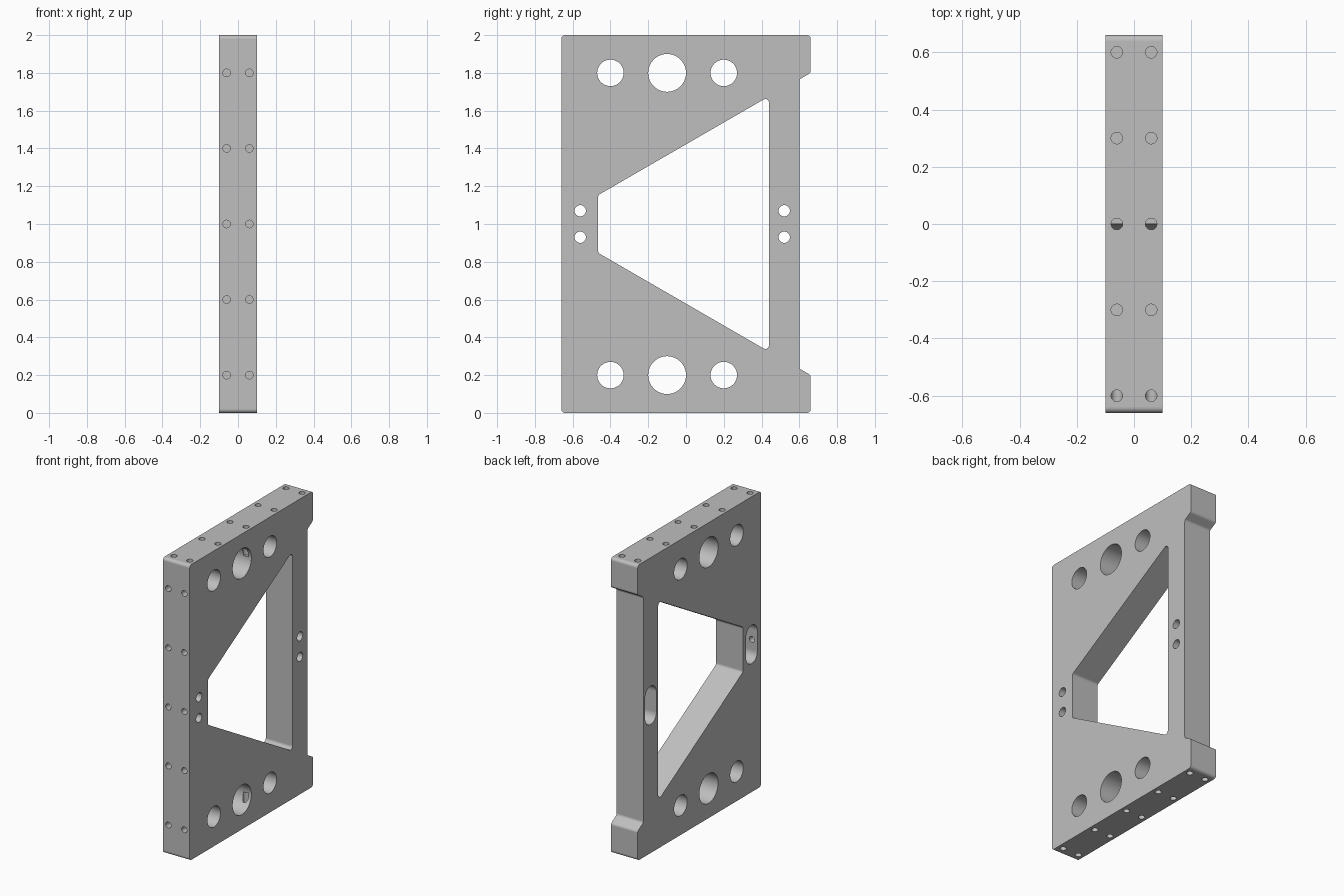
import bpy, bmesh
from math import cos, sin, pi, tan, radians
from mathutils import Vector

cube = bpy.data.objects.get("Cube")
if cube:
    bpy.data.objects.remove(cube, do_unlink=True)

HALF_X, HALF_Y, HEIGHT = 0.1, 0.66, 2.0
MID = HEIGHT / 2


def circle(a, b, r, n=48):
    return [(a + r * cos(2 * pi * (i + 0.5) / n), b + r * sin(2 * pi * (i + 0.5) / n))
            for i in range(n)]


def rounded(corners, r, steps=8):
    """Polygon with every corner replaced by a tangent arc."""
    out = []
    for i, c in enumerate(corners):
        p = Vector(c)
        u = (Vector(corners[i - 1]) - p).normalized()
        v = (Vector(corners[(i + 1) % len(corners)]) - p).normalized()
        half = u.angle(v) / 2
        centre = p + (u + v).normalized() * r / sin(half)
        start = p + u * r / tan(half) - centre
        end = p + v * r / tan(half) - centre
        sweep = start.angle(end)
        for k in range(steps + 1):
            t = k / steps
            q = centre + (start * sin((1 - t) * sweep) + end * sin(t * sweep)) / sin(sweep)
            out.append((q.x, q.y))
    return out


def prism(bm, outline, axis, lo, hi):
    """Extrude a 2D outline along one axis."""
    def place(a, b, t):
        co = [a, b]
        co.insert(axis, t)
        return co
    bottom = [bm.verts.new(place(a, b, lo)) for a, b in outline]
    top = [bm.verts.new(place(a, b, hi)) for a, b in outline]
    bm.faces.new(bottom)
    bm.faces.new(top)
    for i in range(len(outline)):
        bm.faces.new((bottom[i - 1], bottom[i], top[i], top[i - 1]))


def build(name, prisms):
    bm = bmesh.new()
    for p in prisms:
        prism(bm, *p)
    bmesh.ops.recalc_face_normals(bm, faces=bm.faces)
    mesh = bpy.data.meshes.new(name)
    bm.to_mesh(mesh)
    bm.free()
    obj = bpy.data.objects.new(name, mesh)
    bpy.context.collection.objects.link(obj)
    return obj


def mirrored(points):
    """Close a profile by reflecting its upper half about mid height."""
    return points + [(y, HEIGHT - z) for y, z in reversed(points)]


# Plate outline with a lug at each back corner
outline = mirrored([(-HALF_Y, HEIGHT), (HALF_Y, HEIGHT), (HALF_Y, 1.8), (0.6, 1.765)])
plate = build("bracket_plate", [(rounded(outline, 0.02), 0, -HALF_X, HALF_X)])

# Tapered window
window = rounded(mirrored([(-0.465, 1.153), (0.44, 1.676)]), 0.02)
through = [(window, 0, -0.2, 0.2)]

# Large side holes, top and bottom rows
for z in (0.2, 1.8):
    for y, r in ((-0.4, 0.07), (-0.1, 0.1), (0.2, 0.07)):
        through.append((circle(y, z, r, 64), 0, -0.2, 0.2))

# Paired bolt holes with a shared slot recess on the other side
slots = []
for y in (-0.56, 0.52):
    for z in (-0.07, 0.07):
        through.append((circle(y, MID + z, 0.03), 0, -0.2, 0.2))
    slot = [(y + 0.06 * cos(a), MID + s * 0.07 + 0.06 * sin(a))
            for s, first in ((1, 0), (-1, pi))
            for a in [first + pi * k / 24 for k in range(25)]]
    slots.append((slot, 0, -0.2, 0.02))

# Small blind holes in the end faces and the front face
end_holes, front_holes = [], []
for x in (-0.06, 0.06):
    for i in range(-2, 3):
        end_holes.append((circle(x, 0.3 * i, 0.02, 32), 2, 1.8, 2.1))
        end_holes.append((circle(x, 0.3 * i, 0.02, 32), 2, -0.1, 0.2))
        front_holes.append((circle(x, MID + 0.4 * i, 0.02, 32), 1, -0.8, -0.51))

# Cut everything and bake the result
cutters = [build("cutter", group) for group in (through, slots, end_holes, front_holes)]
for cutter in cutters:
    cutter.hide_render = True
    mod = plate.modifiers.new("cut", "BOOLEAN")
    mod.operation = "DIFFERENCE"
    mod.solver = "EXACT"
    mod.object = cutter
bpy.context.view_layer.update()
graph = bpy.context.evaluated_depsgraph_get()
mesh = bpy.data.meshes.new_from_object(plate.evaluated_get(graph))
plate.modifiers.clear()
plate.data = mesh
for cutter in cutters:
    bpy.data.objects.remove(cutter, do_unlink=True)

# Smooth curved walls, flat main faces
mesh.shade_smooth()
mesh.set_sharp_from_angle(angle=radians(30))
for face in mesh.polygons:
    if face.area > 0.005:
        face.use_smooth = False

# Plain grey metal
grey = bpy.data.materials.new("plain_grey")
grey.use_nodes = True
colour = (0.52, 0.52, 0.52, 1)
grey.diffuse_color = colour
grey.node_tree.nodes["Principled BSDF"].inputs["Base Color"].default_value = colour
mesh.materials.clear()
mesh.materials.append(grey)
